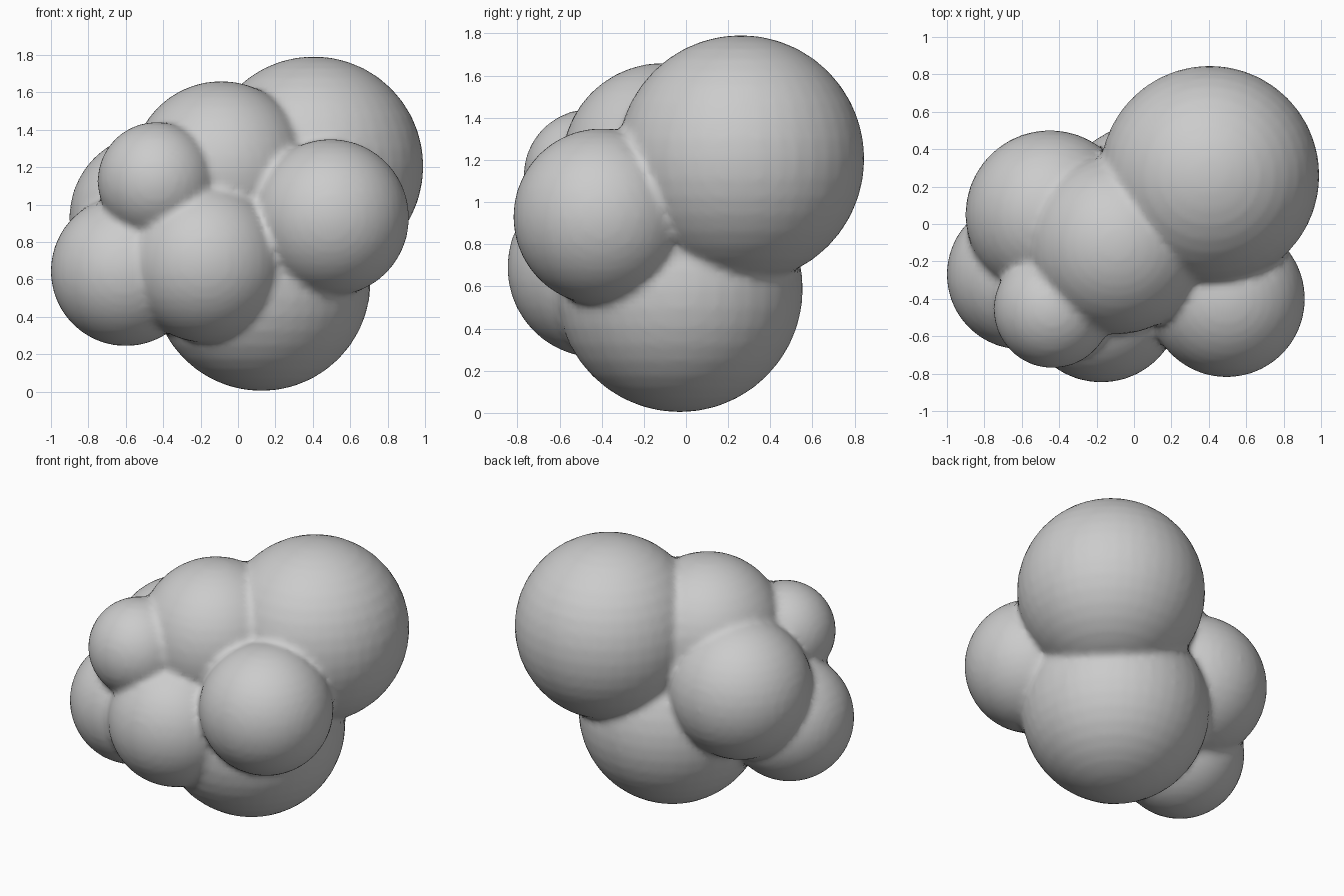
import bpy, bmesh
from mathutils import Matrix

if "Cube" in bpy.data.objects:
    bpy.data.objects.remove(bpy.data.objects["Cube"])

# Overlapping lobes: centre x, y, z and radius
LOBES = [
    (0.405, 0.26, 1.205, 0.587),    # large upper back
    (0.125, -0.03, 0.588, 0.585),   # base
    (0.495, -0.40, 0.93, 0.42),     # front right
    (-0.09, -0.11, 1.18, 0.48),     # top middle
    (-0.45, 0.05, 0.93, 0.452),     # back left
    (-0.60, -0.27, 0.645, 0.402),   # lower left
    (-0.435, -0.455, 1.125, 0.316), # small front left
    (-0.175, -0.42, 0.69, 0.428),   # front middle
]

bm = bmesh.new()
for x, y, z, r in LOBES:
    bmesh.ops.create_uvsphere(bm, u_segments=40, v_segments=20, radius=r,
                              matrix=Matrix.Translation((x, y, z)))
mesh = bpy.data.meshes.new("lobed_cluster")
bm.to_mesh(mesh)
bm.free()
cluster = bpy.data.objects.new("lobed_cluster", mesh)
bpy.context.collection.objects.link(cluster)

# Fuse the lobes into one skin and soften the creases
fuse = cluster.modifiers.new("fuse", 'REMESH')
fuse.mode = 'VOXEL'
fuse.voxel_size = 0.025
fuse.use_smooth_shade = True
soften = cluster.modifiers.new("soften", 'SMOOTH')
soften.factor = 0.5
soften.iterations = 3
